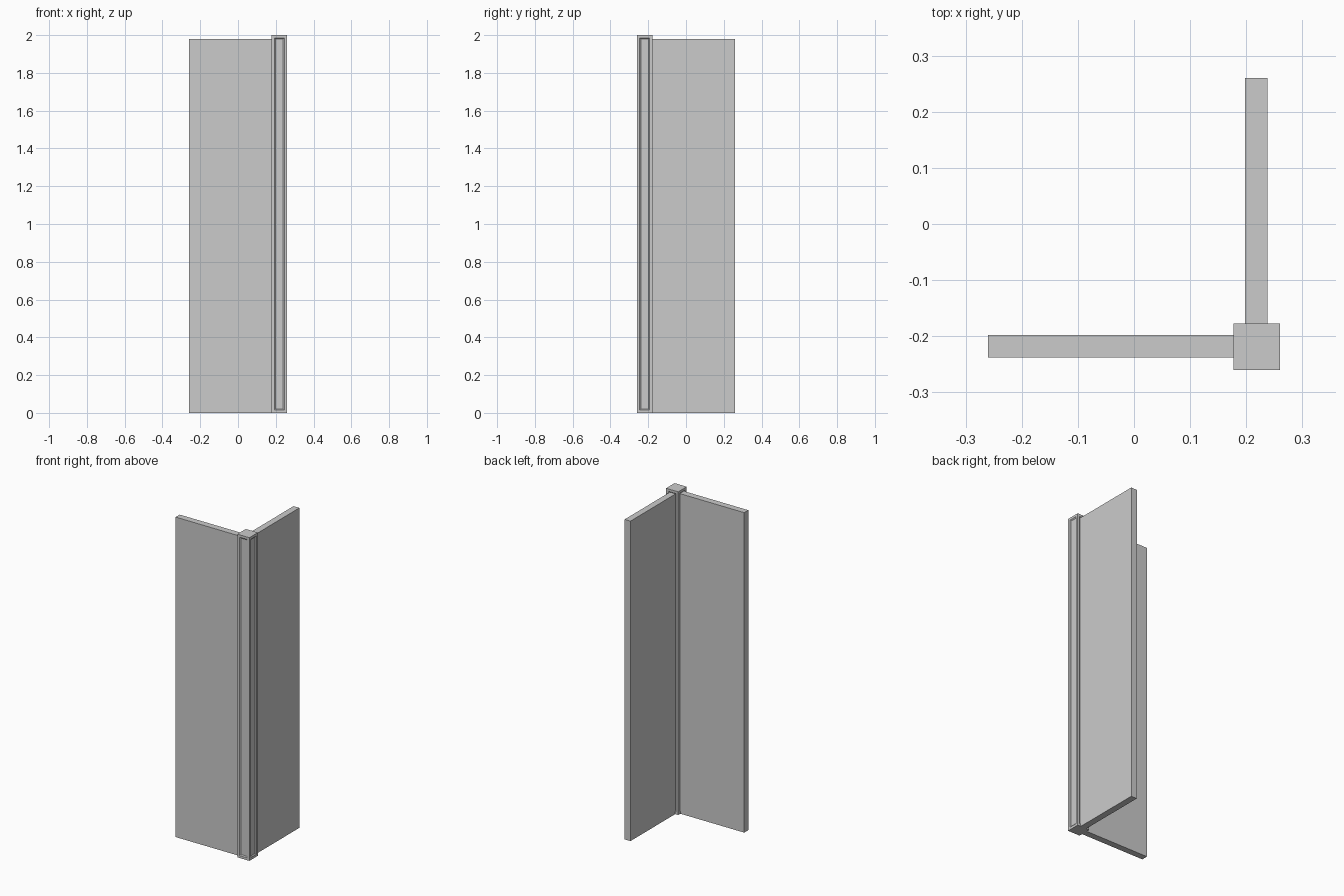
import bpy, bmesh

if "Cube" in bpy.data.objects:
    bpy.data.objects.remove(bpy.data.objects["Cube"])

def box(name, lo, hi):
    """Box between two corners; returns the object."""
    bm = bmesh.new()
    bmesh.ops.create_cube(bm, size=1)
    for v in bm.verts:
        for i in range(3):
            v.co[i] = lo[i] if v.co[i] < 0 else hi[i]
    me = bpy.data.meshes.new(name)
    bm.to_mesh(me)
    bm.free()
    ob = bpy.data.objects.new(name, me)
    bpy.context.collection.objects.link(ob)
    return ob

# Corner post with a sloped recessed panel on each vertical side
post = box("corner_post", (0.177, -0.26, 0), (0.26, -0.177, 2))
bm = bmesh.new()
bm.from_mesh(post.data)
bm.normal_update()
sides = [f for f in bm.faces if abs(f.normal.z) < 0.5]
bmesh.ops.inset_individual(bm, faces=sides, thickness=0.015, use_even_offset=True)
bmesh.ops.inset_individual(bm, faces=sides, thickness=0.006, depth=-0.005, use_even_offset=True)
bm.to_mesh(post.data)
bm.free()

# Two wall boards at right angles, seated in the post recesses
box("front_board", (-0.26, -0.238, 0), (0.182, -0.198, 1.98))
box("side_board", (0.198, -0.182, 0), (0.238, 0.26, 1.98))
